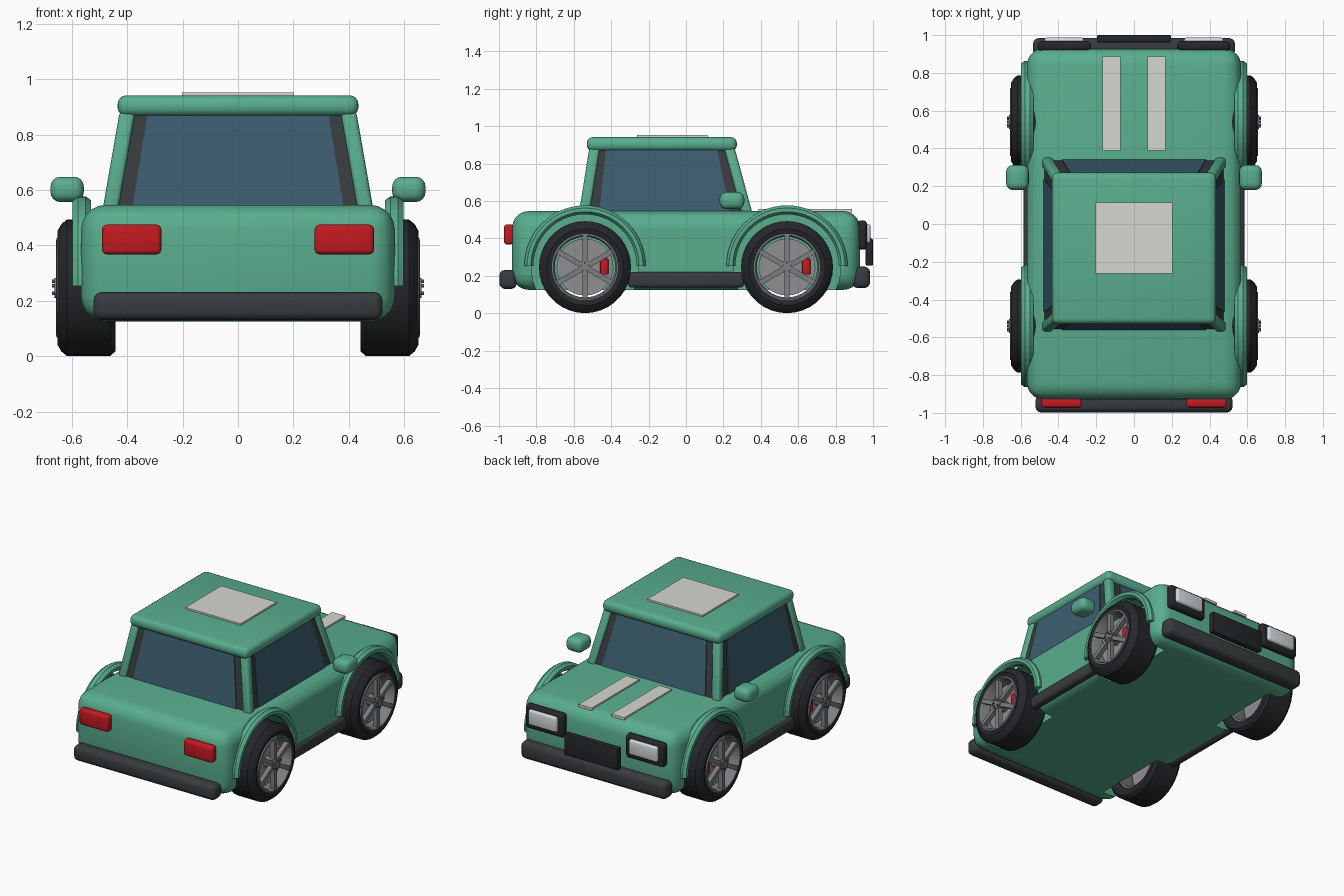
import bpy, bmesh, math
from mathutils import Vector, Matrix

if "Cube" in bpy.data.objects:
    bpy.data.objects.remove(bpy.data.objects["Cube"])


def material(name, rgb):
    m = bpy.data.materials.new(name)
    m.diffuse_color = (*rgb, 1)
    m.use_nodes = True
    m.node_tree.nodes["Principled BSDF"].inputs["Base Color"].default_value = m.diffuse_color
    return m


GREEN = material("green_paint", (0.10, 0.42, 0.27))
BLACK = material("black_rubber", (0.018, 0.02, 0.024))
TRIM = material("dark_trim", (0.04, 0.045, 0.05))
GLASS = material("blue_glass", (0.045, 0.11, 0.16))
RED = material("red", (0.55, 0.01, 0.015))
WHITE = material("off_white", (0.68, 0.68, 0.64))
LENS = material("lens", (0.65, 0.68, 0.7))
METAL = material("rim_grey", (0.2, 0.21, 0.22))
DISC = material("disc_grey", (0.28, 0.28, 0.29))


def finish(name, bm, mat, smooth=True):
    bmesh.ops.recalc_face_normals(bm, faces=bm.faces)
    me = bpy.data.meshes.new(name)
    bm.to_mesh(me)
    bm.free()
    ob = bpy.data.objects.new(name, me)
    bpy.context.collection.objects.link(ob)
    if mat:
        me.materials.append(mat)
    if smooth:
        bpy.ops.object.select_all(action='DESELECT')
        ob.select_set(True)
        bpy.context.view_layer.objects.active = ob
        bpy.ops.object.shade_smooth_by_angle(angle=math.radians(35))
    return ob


def frustum(name, base, top, z0, z1, mat, bevel=0, segs=3):
    """Tapered box; base and top are (x0, x1, y0, y1)."""
    bm = bmesh.new()
    rings = [[bm.verts.new((x, y, z)) for x, y in ((r[0], r[2]), (r[1], r[2]), (r[1], r[3]), (r[0], r[3]))]
             for r, z in ((base, z0), (top, z1))]
    bm.faces.new(rings[0])
    bm.faces.new(rings[1])
    for i in range(4):
        j = (i + 1) % 4
        bm.faces.new((rings[0][i], rings[0][j], rings[1][j], rings[1][i]))
    if bevel:
        bmesh.ops.bevel(bm, geom=bm.edges[:], offset=bevel, segments=segs, profile=0.5, affect='EDGES')
    return finish(name, bm, mat)


def box(name, x0, x1, y0, y1, z0, z1, mat, bevel=0, segs=3):
    r = (min(x0, x1), max(x0, x1), y0, y1)
    return frustum(name, r, r, z0, z1, mat, bevel, segs)


def lathe(name, profile, side, cy, cz, mat, steps=40, arc=2 * math.pi, smooth=True):
    """Sweep a closed (x, radius) profile around an axle parallel to x."""
    bm = bmesh.new()
    full = arc > 6.28
    rings = []
    for k in range(steps if full else steps + 1):
        a = arc * k / steps
        rings.append([bm.verts.new((side * x, cy + r * math.cos(a), cz + r * math.sin(a))) for x, r in profile])
    n = len(profile)
    for k in range(steps):
        p, q = rings[k], rings[(k + 1) % len(rings)]
        for i in range(n):
            j = (i + 1) % n
            bm.faces.new((p[i], p[j], q[j], q[i]))
    if not full:
        bm.faces.new(rings[0])
        bm.faces.new(rings[-1])
    return finish(name, bm, mat, smooth)


def axle_cylinder(bm, x0, x1, y, z, r, n=24):
    m = Matrix.Translation(((x0 + x1) / 2, y, z)) @ Matrix.Rotation(math.pi / 2, 4, 'Y')
    bmesh.ops.create_cone(bm, cap_ends=True, segments=n, radius1=r, radius2=r, depth=abs(x1 - x0), matrix=m)


WY, WZ = 0.54, 0.247

# lower body with wheel wells cut out
body = box("body", -0.567, 0.567, -0.93, 0.93, 0.125, 0.547, GREEN, 0.09, 5)
bm = bmesh.new()
for s in (-1, 1):
    for y in (-WY, WY):
        axle_cylinder(bm, s * 0.42, s * 0.8, y, WZ, 0.287, 48)
cutter = finish("wheel_well_cutter", bm, GREEN, False)
cutter.hide_render = True
mod = body.modifiers.new("wells", 'BOOLEAN')
mod.operation = 'DIFFERENCE'
mod.solver = 'EXACT'
mod.object = cutter
bpy.ops.object.select_all(action='DESELECT')
bpy.context.view_layer.objects.active = body
body.select_set(True)
bpy.ops.object.modifier_move_to_index(modifier="wells", index=0)
bpy.ops.object.modifier_apply(modifier="wells")
bpy.data.objects.remove(cutter)

# cabin: trim core, glass panels, corner pillars, roof
Z0, Z1 = 0.535, 0.885
frustum("window_trim", (-0.475, 0.475, -0.558, 0.34), (-0.414, 0.414, -0.503, 0.245), Z0, Z1, TRIM)
frustum("front_rear_glass", (-0.382, 0.382, -0.563, 0.345), (-0.325, 0.325, -0.508, 0.25), Z0, Z1, GLASS)
frustum("side_glass", (-0.48, 0.48, -0.465, 0.237), (-0.419, 0.419, -0.427, 0.165), Z0, Z1, GLASS)
for s in (-1, 1):
    for label, yb, yt, d in (("rear", -0.572, -0.517, 1), ("front", 0.355, 0.26, -1)):
        def corner(x, y):
            return (*sorted((s * x, s * (x - 0.057))), *sorted((y, y + d * 0.057)))
        frustum(label + "_pillar", corner(0.488, yb), corner(0.427, yt), Z0, Z1, GREEN, 0.016)
box("roof", -0.435, 0.435, -0.53, 0.272, 0.867, 0.942, GREEN, 0.032, 4)

# roof panel and bonnet stripes
box("roof_panel", -0.203, 0.203, -0.262, 0.115, 0.938, 0.953, WHITE)
for s in (-1, 1):
    box("bonnet_stripe", s * 0.072, s * 0.168, 0.388, 0.887, 0.54, 0.557, WHITE)

# bumpers and grille
box("front_bumper", -0.535, 0.535, 0.888, 0.984, 0.135, 0.25, TRIM, 0.03)
box("rear_bumper", -0.522, 0.522, -0.998, -0.905, 0.13, 0.232, TRIM, 0.03)
box("grille", -0.197, 0.197, 0.96, 1.0, 0.255, 0.4, BLACK, 0.008, 2)

for s in (-1, 1):
    # lights, mirrors and sills
    box("headlight_housing", s * 0.228, s * 0.51, 0.915, 0.968, 0.34, 0.497, BLACK, 0.02)
    box("headlight", s * 0.265, s * 0.475, 0.94, 0.987, 0.375, 0.477, LENS, 0.014)
    box("tail_light", s * 0.277, s * 0.491, -0.973, -0.92, 0.368, 0.475, RED, 0.016)
    box("mirror", s * 0.557, s * 0.677, 0.18, 0.312, 0.557, 0.648, GREEN, 0.035, 4)
    box("sill", s * 0.53, s * 0.586, -0.31, 0.31, 0.137, 0.22, TRIM, 0.02)

    for y in (-WY, WY):
        # wheel arch flare, half ring
        flare = [(0.564 + 0.036 * math.cos(i * math.pi / 4 + math.pi / 8),
                  0.3 + 0.026 * math.sin(i * math.pi / 4 + math.pi / 8)) for i in range(8)]
        lathe("wheel_arch", flare, s, y, 0.253, GREEN, 28, math.pi, False)

        # tyre and rim ring
        lathe("tyre", [(0.46, 0.175), (0.443, 0.2), (0.443, 0.23), (0.462, 0.246), (0.618, 0.246),
                       (0.638, 0.23), (0.652, 0.205), (0.645, 0.178)], s, y, WZ, BLACK, 36)
        lathe("rim", [(0.47, 0.162), (0.47, 0.18), (0.655, 0.18), (0.657, 0.17), (0.645, 0.162)],
              s, y, WZ, METAL, 36)

        # six spokes, hub and bolts
        bm = bmesh.new()
        axle_cylinder(bm, s * 0.59, s * 0.662, y, WZ, 0.036)
        for k in range(6):
            a = math.pi / 6 + k * math.pi / 3
            m = (Matrix.Translation((s * 0.64, y, WZ)) @ Matrix.Rotation(a, 4, 'X')
                 @ Matrix.Translation((0, 0.092, 0)) @ Matrix.Diagonal((0.03, 0.152, 0.028, 1)))
            bmesh.ops.create_cube(bm, size=1, matrix=m)
        for k in range(5):
            a = math.pi / 2 + k * math.tau / 5
            axle_cylinder(bm, s * 0.65, s * 0.672, y + 0.024 * math.cos(a), WZ + 0.024 * math.sin(a), 0.006, 8)
        finish("spokes_and_hub", bm, METAL)

        # brake disc and caliper
        bm = bmesh.new()
        axle_cylinder(bm, s * 0.565, s * 0.59, y, WZ, 0.152, 32)
        finish("brake_disc", bm, DISC)
        box("brake_caliper", s * 0.55, s * 0.615, y + 0.08, y + 0.125, 0.207, 0.292, RED, 0.006, 2)
